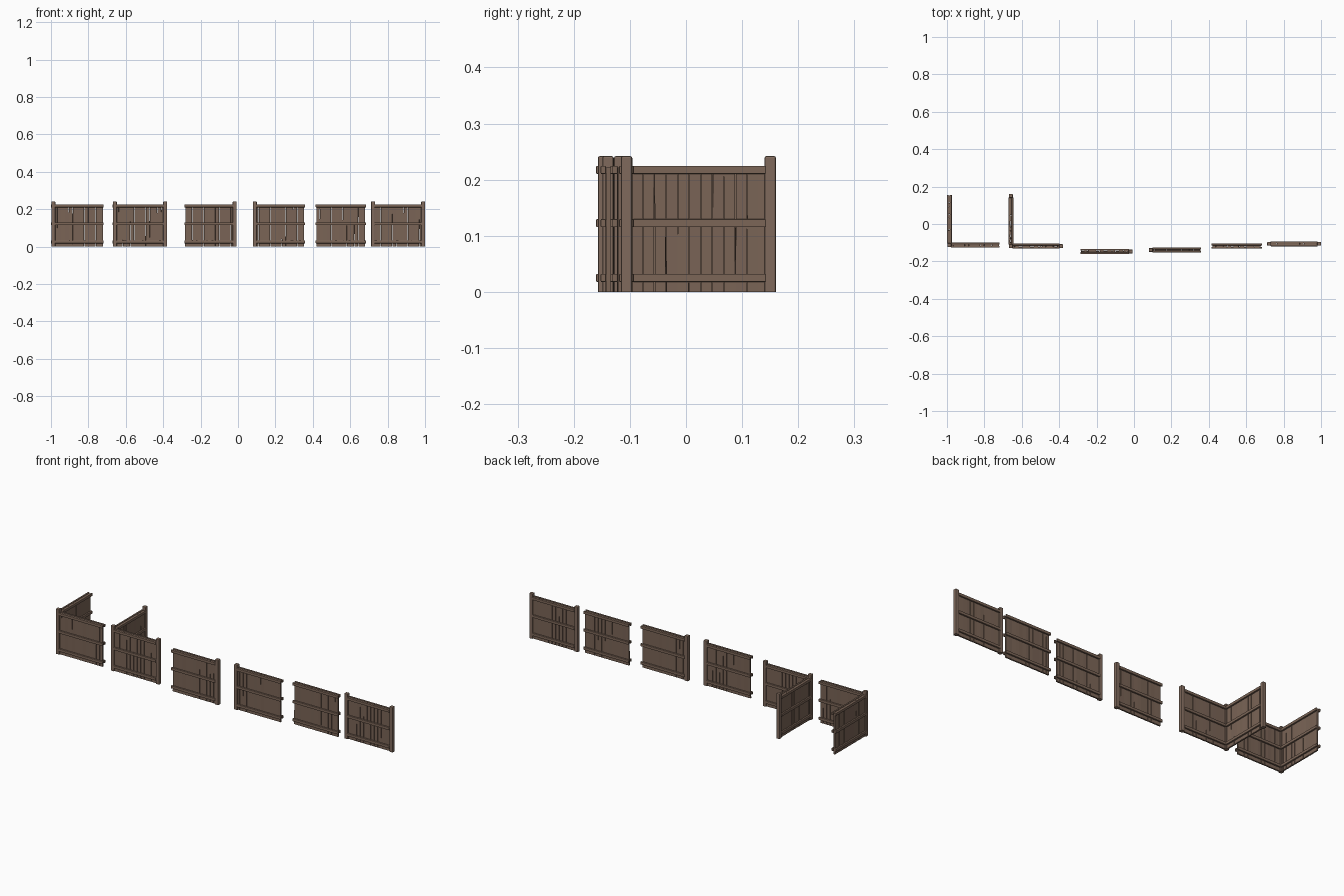
import bpy, bmesh, math, random
from mathutils import Matrix, Vector

if "Cube" in bpy.data.objects:
    bpy.data.objects.remove(bpy.data.objects["Cube"])

random.seed(4)
PITCH = 0.268          # distance between post centres
COUNT = 13             # planks per panel


def material(name, col):
    m = bpy.data.materials.new(name)
    m.diffuse_color = (*col, 1)
    m.use_nodes = True
    m.node_tree.nodes["Principled BSDF"].inputs["Base Color"].default_value = m.diffuse_color
    return m


PLANK = material("plank brown", (0.195, 0.128, 0.093))
RAIL = material("rail brown", (0.200, 0.132, 0.096))
POST = material("post brown", (0.215, 0.144, 0.107))


def add_box(bm, centre, size, bevel=0.0, tilt=0.0, yaw=0.0):
    """Box with optional chamfered edges, leaning slightly within its panel."""
    part = bmesh.new()
    bmesh.ops.create_cube(part, size=1.0)
    bmesh.ops.scale(part, vec=size, verts=part.verts)
    if bevel:
        # leave the ground end square
        edges = [e for e in part.edges
                 if not all(v.co.z < 0 for v in e.verts) or size[0] > size[2]]
        bmesh.ops.bevel(part, geom=edges, offset=bevel, segments=2,
                        profile=0.5, affect='EDGES')
    mat = (Matrix.Translation(centre) @ Matrix.Rotation(tilt, 4, 'Y')
           @ Matrix.Rotation(yaw, 4, 'Z'))
    bmesh.ops.transform(part, matrix=mat, verts=part.verts)
    mesh = bpy.data.meshes.new("part")
    part.to_mesh(mesh)
    part.free()
    bm.from_mesh(mesh)
    bpy.data.meshes.remove(mesh)


def finish(bm, name, mat, place):
    mesh = bpy.data.meshes.new(name)
    bm.to_mesh(mesh)
    bm.free()
    mesh.materials.append(mat)
    ob = bpy.data.objects.new(name, mesh)
    ob.matrix_world = place
    bpy.context.collection.objects.link(ob)


def panel(name, x, y, posts=(), angle=0.0, covered=None):
    """Panel running along local x from 0 to PITCH; posts lists its own posts,
    covered lists every end that meets a post."""
    covered = posts if covered is None else covered
    place = Matrix.Translation((x, y, 0)) @ Matrix.Rotation(angle, 4, 'Z')

    # upright planks
    bm = bmesh.new()
    step = PITCH / COUNT
    for i in range(COUNT):
        w = step - random.uniform(0.0006, 0.0014)
        if i in (0, COUNT - 1):
            w -= 0.003
        cx = (i + 0.5) * step + (0.002 if i == 0 else -0.002 if i == COUNT - 1 else 0)
        add_box(bm, (cx, random.uniform(-0.0005, 0.0005), 0.111),
                (w, 0.008, 0.222), tilt=random.uniform(-0.003, 0.003),
                yaw=random.uniform(-0.04, 0.04))
    for v in bm.verts:               # sawn level with the ground
        v.co.z = 0.0 if v.co.z < 0.1 else v.co.z
    finish(bm, name + "_planks", PLANK, place)

    # three rails on each side
    bm = bmesh.new()
    a = 0.008 if 0 in covered else -0.001
    b = PITCH - 0.008 if 1 in covered else PITCH + 0.001
    for z in (0.025, 0.1225, 0.2175):
        for side in (-1, 1):
            add_box(bm, ((a + b) / 2, side * 0.0085, z), (b - a, 0.009, 0.0145), 0.0015)
    finish(bm, name + "_rails", RAIL, place)

    # end posts with rounded tops
    if posts:
        bm = bmesh.new()
        for p in posts:
            add_box(bm, (p * PITCH, 0, 0.121), (0.0205, 0.0205, 0.242), 0.0035)
        finish(bm, name + "_posts", POST, place)


UP = math.pi / 2
# open corner: one post at the bend
panel("open_corner_front", -0.987, -0.113, (0,))
panel("open_corner_side", -0.987, -0.113, (), UP, (0,))
# closed corner: posts at the bend and both ends
panel("closed_corner_front", -0.658, -0.118, (0, 1))
panel("closed_corner_side", -0.658, -0.118, (1,), UP, (0, 1))
# straight panels
panel("right_post_panel", -0.286, -0.147, (1,))
panel("left_post_panel", 0.090, -0.139, (0,))
panel("plain_panel", 0.416, -0.118)
panel("two_post_panel", 0.722, -0.106, (0, 1))
